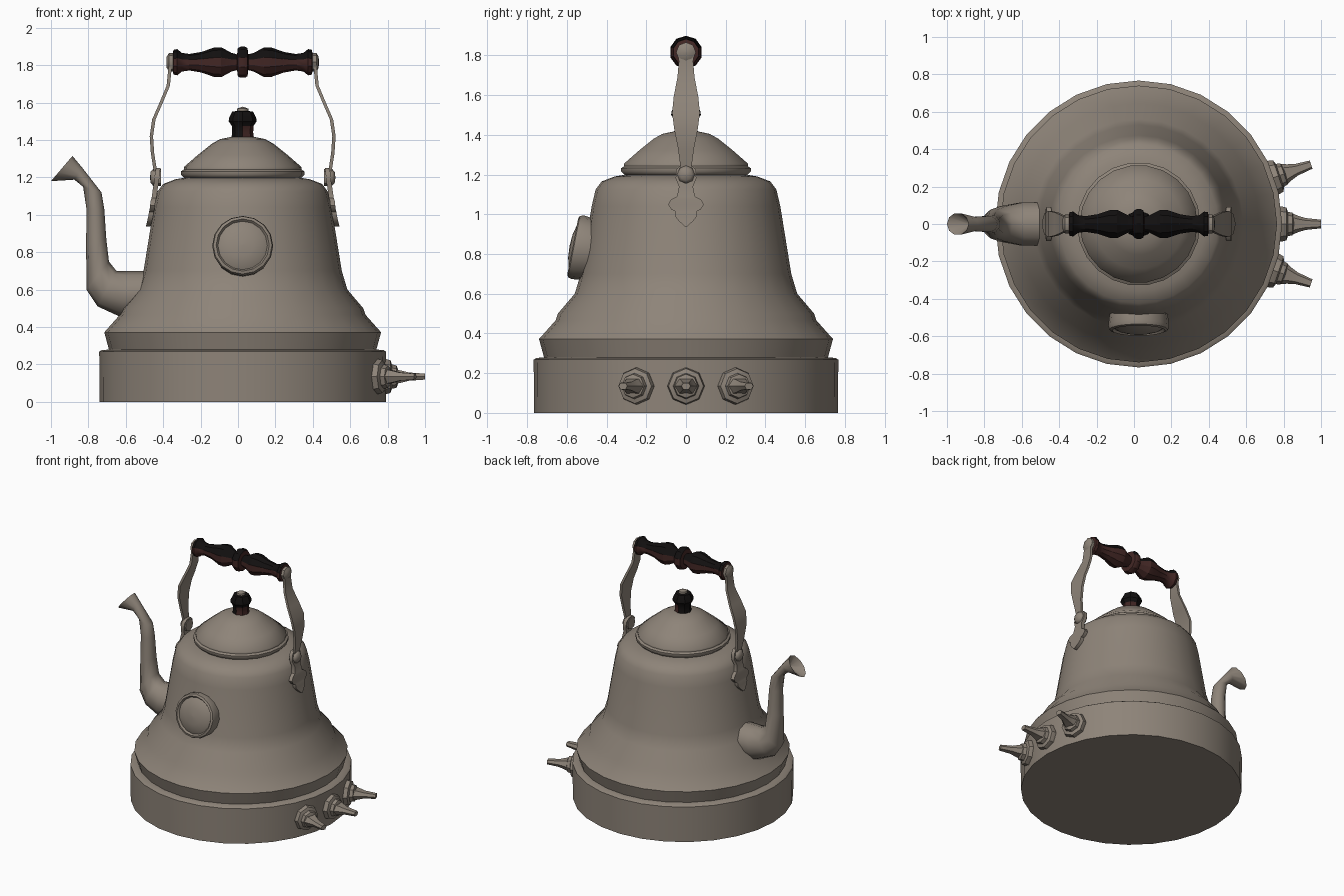
import bpy, bmesh, math
from mathutils import Matrix, Vector

if "Cube" in bpy.data.objects:
    bpy.data.objects.remove(bpy.data.objects["Cube"])

CX = 0.025  # axis of the kettle body


def material(name, rgb):
    m = bpy.data.materials.new(name)
    m.diffuse_color = (*rgb, 1)
    m.use_nodes = True
    m.node_tree.nodes["Principled BSDF"].inputs["Base Color"].default_value = m.diffuse_color
    return m


METAL = material("warm_grey_metal", (0.27, 0.23, 0.19))
BROWN = material("dark_brown_wood", (0.055, 0.02, 0.018))
BLACK = material("black_wood", (0.006, 0.005, 0.005))


def loft(name, rings, mats=(METAL,), angle=45, rule=None):
    """Skin closed rings of points, closing both ends."""
    bm = bmesh.new()
    vr = [[bm.verts.new(p) for p in ring] for ring in rings]
    for a, b in zip(vr, vr[1:]):
        n = len(a)
        for i in range(n):
            bm.faces.new((a[i], a[(i + 1) % n], b[(i + 1) % n], b[i]))
    bm.faces.new(vr[0])
    bm.faces.new(vr[-1])
    bmesh.ops.remove_doubles(bm, verts=bm.verts, dist=0.00005)
    bmesh.ops.recalc_face_normals(bm, faces=bm.faces)
    bm.normal_update()
    if rule:
        for f in bm.faces:
            f.material_index = rule(f)
    me = bpy.data.meshes.new(name)
    bm.to_mesh(me)
    bm.free()
    for m in mats:
        me.materials.append(m)
    ob = bpy.data.objects.new(name, me)
    bpy.context.collection.objects.link(ob)
    bpy.ops.object.select_all(action='DESELECT')
    ob.select_set(True)
    bpy.context.view_layer.objects.active = ob
    bpy.ops.object.shade_smooth_by_angle(angle=math.radians(angle))
    return ob


def lathe(name, profile, sides, mtx, **kw):
    """Spin (radius, height) points round the local z axis."""
    rings = [[mtx @ Vector((max(r, 0.0002) * math.cos(2 * math.pi * i / sides),
                            max(r, 0.0002) * math.sin(2 * math.pi * i / sides), h))
              for i in range(sides)] for r, h in profile]
    return loft(name, rings, **kw)


def strip(name, pts, s, thick):
    """Flat metal strip down one side: (distance from axis, z, half width)."""
    t = thick / 2
    rings = [[(CX + s * (r + a * t), b * w, z) for a, b in
              ((-1, -1), (1, -1), (1, 1), (-1, 1))] for r, z, w in pts]
    return loft(name, rings)


UP = Matrix.Translation((CX, 0, 0))

# Body and lid
lathe("kettle_body", [(0, 0), (.765, 0), (.767, .268), (.755, .276), (.715, .28),
                      (.74, .372), (.657, .465), (.645, .50), (.56, .60), (.53, .70),
                      (.475, 1.04), (.455, 1.125), (.425, 1.165), (.36, 1.19),
                      (.30, 1.20), (0, 1.20)], 28, UP, angle=55)
lathe("lid", [(0, 1.19), (.31, 1.195), (.33, 1.215), (.33, 1.232), (.315, 1.242),
              (.315, 1.255), (.24, 1.32), (.165, 1.38), (.12, 1.405), (.06, 1.417),
              (0, 1.42)], 22, UP, angle=50)

# Lid knob with its screw
lathe("lid_knob", [(0, 1.40), (.062, 1.40), (.056, 1.44), (.058, 1.475), (.075, 1.50),
                   (.072, 1.52), (.055, 1.553), (0, 1.556)], 8, UP, angle=30,
      mats=(BROWN, BLACK), rule=lambda f: int(f.calc_center_median().z > 1.475
                                              or f.normal.x < 0))
lathe("lid_screw", [(0, 1.54), (.032, 1.54), (.03, 1.568), (0, 1.578)], 8, UP)

# Turned wooden handle, black on top
along_x = Matrix.Translation((CX, 0, 1.816)) @ Matrix.Rotation(math.pi / 2, 4, 'Y')
half = [(.012, .083), (.026, .075), (.03, .042), (.06, .05), (.115, .08), (.155, .078),
        (.22, .055), (.285, .044), (.325, .05), (.35, .07), (.37, .066), (.375, .04)]
grip = [(r, -h) for h, r in reversed(half)] + [(r, h) for h, r in half]
lathe("handle_grip", grip, 10, along_x, angle=30, mats=(BROWN, BLACK),
      rule=lambda f: int(f.normal.z > 0.35))

# Straps, rivets and leaf-shaped mounts on both sides
for s, side in ((-1, "left"), (1, "right")):
    strip(side + "_strap", [(.384, 1.855, .02), (.386, 1.82, .042), (.39, 1.77, .036),
                            (.398, 1.69, .043), (.44, 1.59, .062), (.475, 1.51, .07),
                            (.488, 1.42, .058), (.482, 1.33, .04), (.468, 1.24, .028),
                            (.462, 1.17, .028)], s, .018)
    strip(side + "_mount", [(.452, 1.25, .025), (.456, 1.225, .05), (.46, 1.18, .052),
                            (.467, 1.14, .035), (.474, 1.09, .045), (.479, 1.075, .075),
                            (.482, 1.05, .09), (.485, 1.025, .075), (.488, 1.015, .055),
                            (.492, .99, .055), (.498, .965, .035), (.505, .937, .004)],
          s, .026)
    turn = Matrix.Rotation(s * math.pi / 2, 4, 'Y')
    lathe(side + "_strap_rivet", [(0, -.03), (.045, -.03), (.045, .012), (.03, .026),
                                  (0, .03)], 8,
          Matrix.Translation((CX + s * .466, 0, 1.2)) @ turn)
    lathe(side + "_handle_cap", [(0, -.02), (.05, -.02), (.05, .012), (.03, .024),
                                 (0, .026)], 8,
          Matrix.Translation((CX + s * .382, 0, 1.816)) @ turn)

# Spout: each section has a lower/outer point, an upper/inner point and a half width
sections = [((-.42, .45), (-.42, .70), .125), ((-.63, .455), (-.58, .70), .12),
            ((-.75, .51), (-.65, .70), .10), ((-.81, .60), (-.69, .75), .08),
            ((-.812, .84), (-.704, .87), .06), ((-.81, 1.03), (-.715, 1.03), .05),
            ((-.828, 1.15), (-.73, 1.12), .045), ((-.875, 1.188), (-.835, 1.255), .04),
            ((-1.0, 1.18), (-.885, 1.315), .06), ((-.89, 1.215), (-.875, 1.235), .012)]
rings = []
for a, b, w in sections:
    a, b = Vector((a[0], 0, a[1])), Vector((b[0], 0, b[1]))
    rings.append([(a + b) / 2 + (b - a) / 2 * math.cos(k * math.pi / 5)
                  + Vector((0, w * math.sin(k * math.pi / 5), 0)) for k in range(10)])
loft("spout", rings, angle=50)

# Round medallion, leaning with the front wall
face = (Matrix.Translation((CX, -.525, .83)) @ Matrix.Rotation(math.radians(-11), 4, 'X')
        @ Matrix.Rotation(math.pi / 2, 4, 'X'))
lathe("front_medallion", [(0, -.05), (.155, -.05), (.163, .02), (.157, .04), (.142, .046),
                          (.132, .032), (.11, .045), (.06, .058), (0, .062)], 16, face,
      angle=35)

# Three control knobs set radially in the base
for i, deg in enumerate((-19, 0, 19)):
    place = (UP @ Matrix.Rotation(math.radians(deg), 4, 'Z')
             @ Matrix.Translation((.76, 0, .135)) @ Matrix.Rotation(math.pi / 2, 4, 'Y'))
    lathe(f"knob_base_{i + 1}", [(0, -.04), (.085, -.04), (.094, .005), (.088, .03),
                                 (.065, .038), (.06, .062), (.04, .07), (0, .07)],
          8, place, angle=30)
    rings = [[place @ Vector((a * hz, b * hy, d)) for a, b in
              ((-1, -.6), (-1, .6), (0, 1), (1, .6), (1, -.6), (0, -1))]
             for d, hy, hz in ((.05, .062, .04), (.09, .045, .032), (.13, .032, .022),
                               (.215, .023, .016))]
    loft(f"knob_grip_{i + 1}", rings, angle=30)
